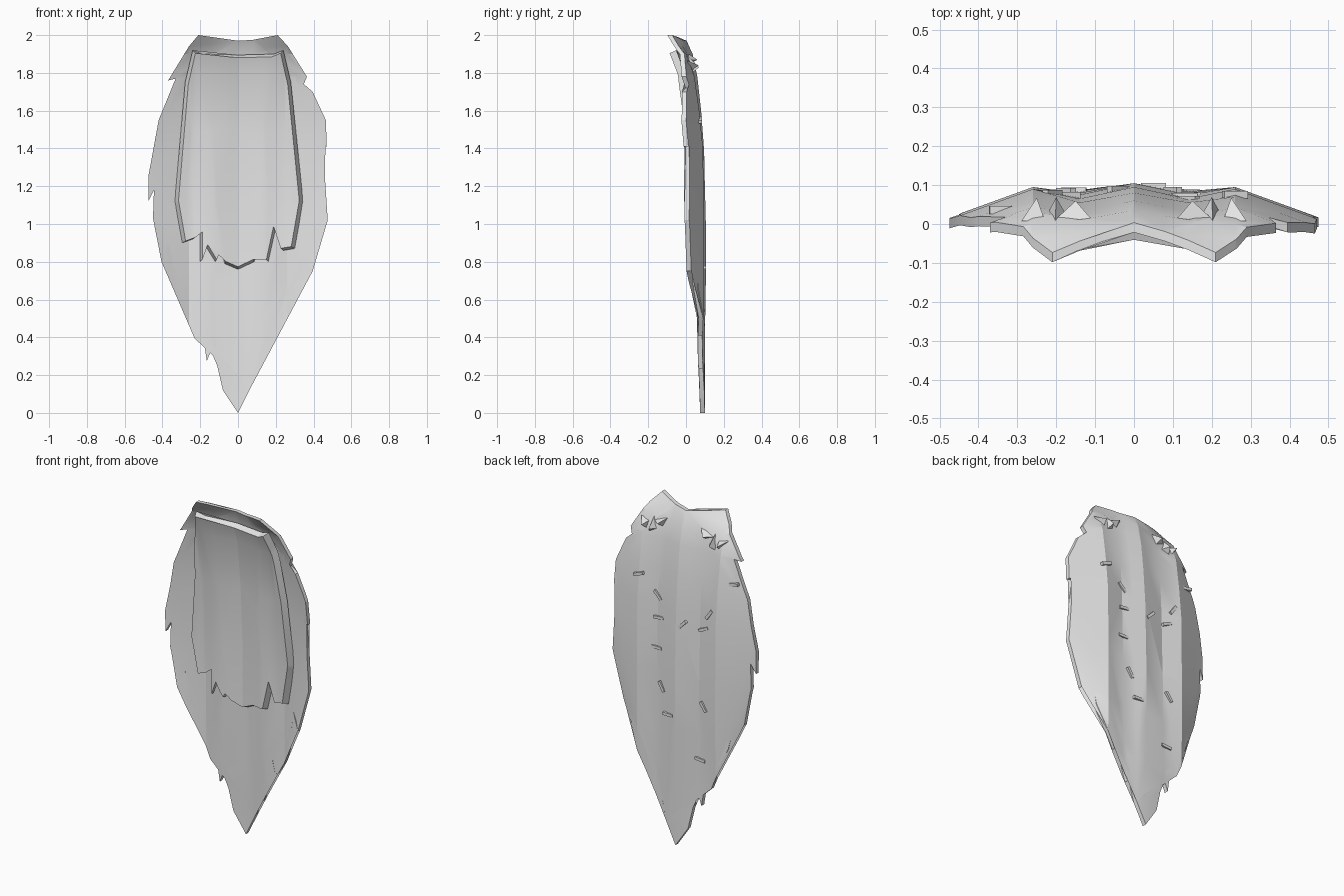
import bpy, bmesh, math
from mathutils import Vector, Matrix

if "Cube" in bpy.data.objects:
    bpy.data.objects.remove(bpy.data.objects["Cube"])

grey = bpy.data.materials.new("fur_grey")
grey.diffuse_color = (0.8, 0.8, 0.8, 1)
grey.use_nodes = True
grey.node_tree.nodes["Principled BSDF"].inputs["Base Color"].default_value = grey.diffuse_color

# Depth of each layer: columns are |x|, rows are (z, y at each column)
CAPE_X = (0, .14, .26, .48)
CAPE_Y = [(0, .10, .095, .09, .08), (.4, .10, .085, .09, .06), (.7, .105, .08, .095, -.02),
          (1.0, .105, .075, .095, .015), (1.4, .095, .065, .09, .01), (1.6, .08, .055, .07, -.01),
          (1.78, .06, .03, .045, -.045), (1.9, .035, .01, 0, -.06), (2.0, -.01, -.05, -.09, -.12)]
PANEL_X = (0, .14, .26, .36)
PANEL_Y = [(.7, .075, .05, .055, .04), (1.1, .08, .05, .06, .04), (1.5, .06, .035, .04, .02),
           (1.8, .03, 0, -.005, -.03), (1.92, -.015, -.035, -.055, -.07)]


def lerp_list(xs, ys, x):
    x = min(max(x, xs[0]), xs[-1])
    for a, b, p, q in zip(xs, xs[1:], ys, ys[1:]):
        if x <= b:
            return p + (q - p) * (x - a) / (b - a)
    return ys[-1]


def depth(cols, rows, x, z):
    return lerp_list([r[0] for r in rows],
                     [lerp_list(cols, r[1:], abs(x)) for r in rows], z)


def finish(name, bm, angle):
    bmesh.ops.recalc_face_normals(bm, faces=bm.faces)
    me = bpy.data.meshes.new(name)
    bm.to_mesh(me)
    bm.free()
    me.materials.append(grey)
    ob = bpy.data.objects.new(name, me)
    bpy.context.collection.objects.link(ob)
    bpy.ops.object.select_all(action='DESELECT')
    ob.select_set(True)
    bpy.context.view_layer.objects.active = ob
    if angle:
        bpy.ops.object.shade_smooth_by_angle(angle=math.radians(angle))
    return ob


def folded_sheet(name, outline, cols, rows, thick, taper=(1, 1)):
    """Fill an outline, crease it along the columns and rows, bend it and thicken it forwards."""
    bm = bmesh.new()
    face = bm.faces.new([bm.verts.new((x, 0, z)) for x, z in outline])
    bmesh.ops.triangulate(bm, faces=[face])
    cuts = [((s * c, 0, 0), (1, 0, 0)) for c in cols[:-1] for s in ((1, -1) if c else (1,))]
    cuts += [((0, 0, r[0]), (0, 0, 1)) for r in rows[1:-1]]
    for co, no in cuts:
        bmesh.ops.bisect_plane(bm, geom=bm.verts[:] + bm.edges[:] + bm.faces[:],
                               dist=1e-5, plane_co=co, plane_no=no)
    for v in bm.verts:
        v.co.y = depth(cols, rows, v.co.x, v.co.z)
    ext = bmesh.ops.extrude_face_region(bm, geom=bm.faces[:], use_keep_orig=True)
    for v in ext['geom']:
        if isinstance(v, bmesh.types.BMVert):
            v.co.x *= taper[0]
            v.co.z = 1.3 + (v.co.z - 1.3) * taper[1]
            v.co.y -= thick
    return finish(name, bm, 20)


# Ragged main cape
cape = [(-.21, 2), (-.26, 1.94), (-.37, 1.76), (-.33, 1.77), (-.42, 1.55), (-.475, 1.25),
        (-.475, 1.12), (-.445, 1.18), (-.45, 1.03), (-.405, .8), (-.37, .9), (-.325, .65),
        (-.265, .51), (-.23, .395), (-.19, .44), (-.165, .275), (-.12, .39), (-.11, .25),
        (-.08, .12), (0, 0), (.06, .12), (.095, .26), (.12, .235), (.185, .5), (.205, .41),
        (.27, .52), (.32, .65), (.345, .84), (.395, .75), (.475, 1.02), (.46, 1.25),
        (.44, 1.42), (.47, 1.41), (.465, 1.55), (.395, 1.7), (.34, 1.72), (.365, 1.78),
        (.265, 1.94), (.21, 2), (.08, 1.975), (0, 1.97), (-.08, 1.975)]
folded_sheet("cape", cape, CAPE_X, CAPE_Y, .025)

# Thicker front layer with a torn lower edge
panel = [(-.24, 1.92), (-.28, 1.75), (-.335, 1.12), (-.295, .9), (-.24, .92), (-.2, .95),
         (-.2, .8), (-.17, .88), (-.12, .8), (-.09, .86), (-.07, .79), (0, .76), (.085, .8),
         (.11, .86), (.16, .8), (.2, .98), (.24, .86), (.3, .87), (.345, 1.12), (.28, 1.75),
         (.24, 1.92), (.19, 1.9), (0, 1.895), (-.19, 1.9)]
folded_sheet("front_panel", panel, PANEL_X, PANEL_Y, .035, (.94, .975))

# Small slivers stuck in the back: x, z, tilt in degrees
bm = bmesh.new()
for x, z, tilt in [(.26, 1.55, 20), (.14, 1.45, -45), (.13, 1.32, 5), (-.04, 1.33, 45),
                   (-.21, 1.43, 55), (-.17, 1.33, 25), (.14, 1.14, 0), (.1, .92, -60),
                   (.05, .77, 0), (-.175, .87, -55), (-.155, .55, -5), (-.34, 1.63, 10)]:
    y = depth(CAPE_X, CAPE_Y, x, z)
    m = (Matrix.Translation((x, y, z)) @ Matrix.Rotation(math.radians(tilt), 4, 'Y')
         @ Matrix.Diagonal((.065, .02, .017, 1)))
    bmesh.ops.create_cube(bm, size=1, matrix=m)
finish("back_slivers", bm, 0)

# Crumpled tufts behind the collar
bm = bmesh.new()
for s in (-1, 1):
    for x, z, w, turn in [(.15, 1.87, .055, 20), (.2, 1.83, .05, 75), (.25, 1.84, .04, 130)]:
        y = depth(CAPE_X, CAPE_Y, x, z)
        m = (Matrix.Translation((s * x, y + .015, z)) @ Matrix.Rotation(math.radians(s * turn), 4, 'Y')
             @ Matrix.Rotation(math.radians(-90), 4, 'X') @ Matrix.Diagonal((1.3, .7, 1, 1)))
        bmesh.ops.create_cone(bm, cap_ends=True, segments=3, radius1=w, radius2=0,
                              depth=.06, matrix=m)
finish("collar_tufts", bm, 0)
